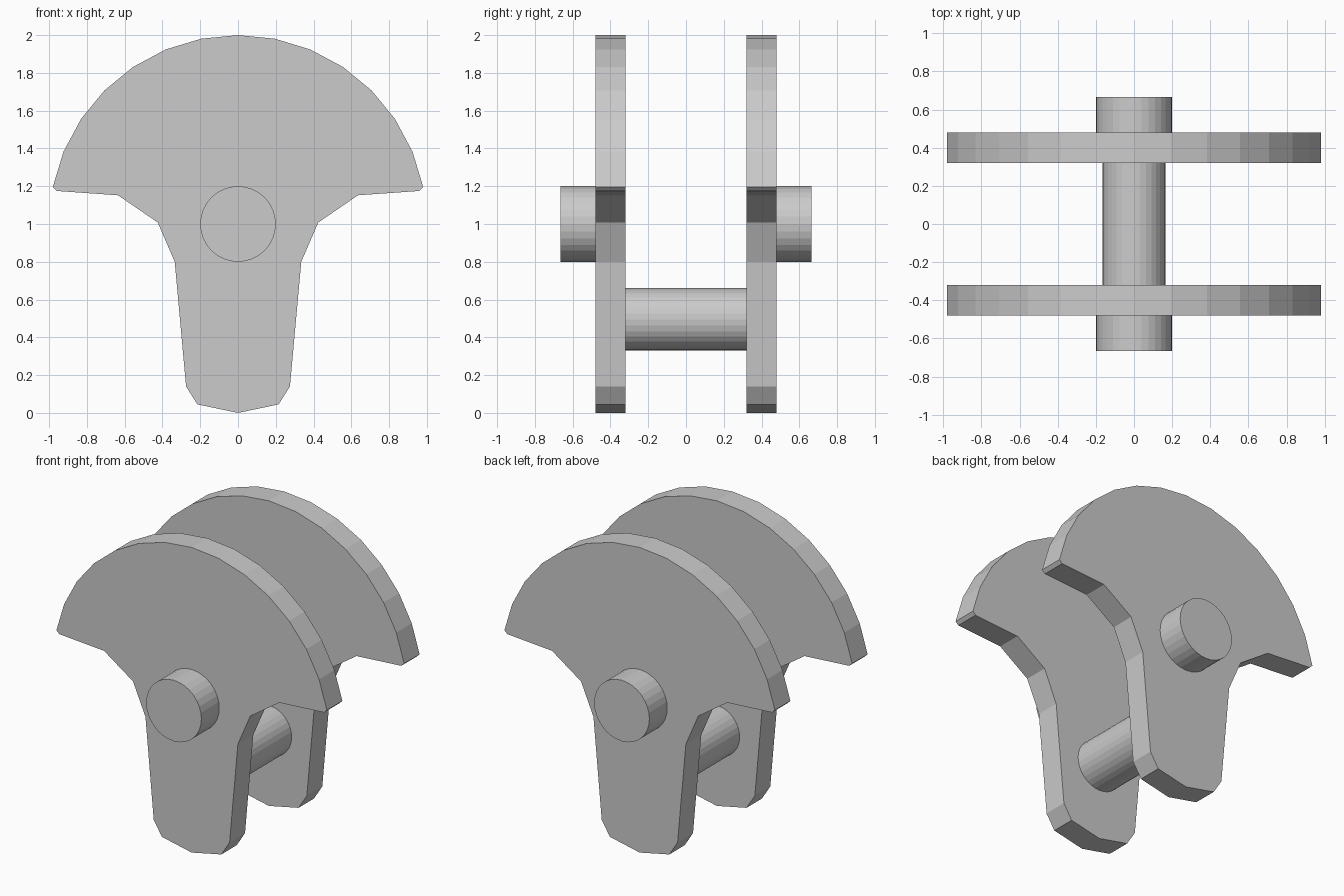
import bpy, bmesh
from math import sin, cos, pi

if "Cube" in bpy.data.objects:
    bpy.data.objects.remove(bpy.data.objects["Cube"])

PLATE_IN, PLATE_OUT = 0.32, 0.48


def finish(name, bm):
    bmesh.ops.recalc_face_normals(bm, faces=bm.faces)
    mesh = bpy.data.meshes.new(name)
    bm.to_mesh(mesh)
    bm.free()
    bpy.context.collection.objects.link(bpy.data.objects.new(name, mesh))


def prism(name, profile, y0, y1):
    """Extrude an (x, z) outline from y0 to y1."""
    bm = bmesh.new()
    face = bm.faces.new([bm.verts.new((x, y0, z)) for x, z in profile])
    ext = bmesh.ops.extrude_face_region(bm, geom=[face])
    verts = [v for v in ext["geom"] if isinstance(v, bmesh.types.BMVert)]
    bmesh.ops.translate(bm, verts=verts, vec=(0, y1 - y0, 0))
    finish(name, bm)


def circle(radius, z, sides=32):
    return [(radius * cos(2 * pi * i / sides), z + radius * sin(2 * pi * i / sides))
            for i in range(sides)]


# Half outline of the side plate: round head, flared neck, tapered leg
arc = [(sin(i * pi / 16), 1 + cos(i * pi / 16)) for i in range(8)]
leg = [(0.96, 1.175), (0.635, 1.152), (0.425, 1.008), (0.335, 0.8),
       (0.275, 0.14), (0.215, 0.045), (0, 0.0)]
half = arc + leg
outline = half + [(-x, z) for x, z in reversed(half[1:-1])]

# Side plates with outer pivot pins
for side, label in ((-1, "front"), (1, "back")):
    prism(label + "_plate", outline, side * PLATE_IN, side * PLATE_OUT)
    prism(label + "_pin", circle(0.2, 1.0), side * PLATE_OUT, side * 0.665)

# Lower axle joining the plates
prism("cross_axle", circle(0.165, 0.495), -PLATE_IN, PLATE_IN)
